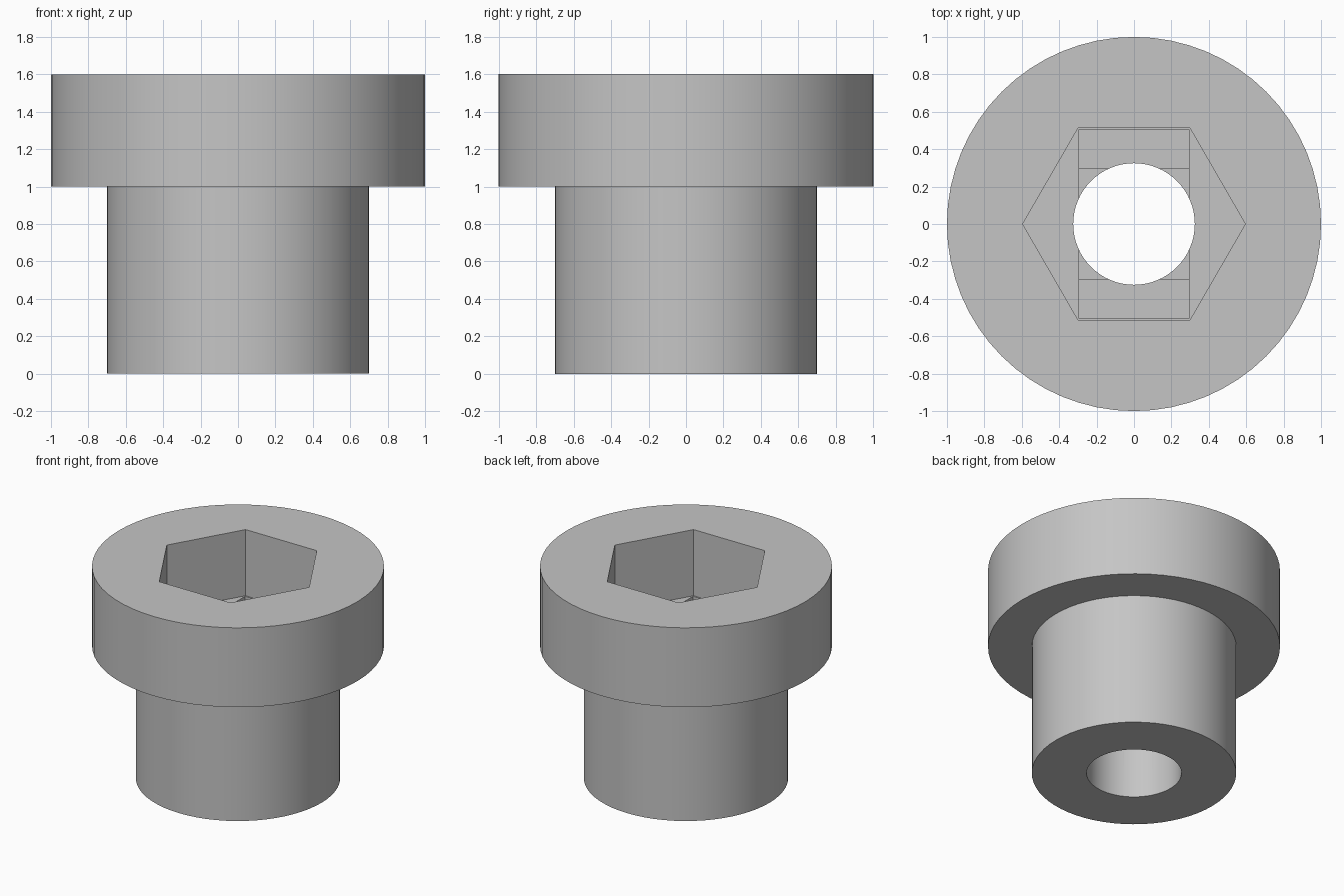
import bpy, bmesh, math
from mathutils import Matrix

SEGMENTS = 64

if "Cube" in bpy.data.objects:
    bpy.data.objects.remove(bpy.data.objects["Cube"], do_unlink=True)

grey = bpy.data.materials.new("plain grey")
grey.use_nodes = True
colour = (0.56, 0.56, 0.56, 1)
grey.diffuse_color = colour
grey.node_tree.nodes["Principled BSDF"].inputs["Base Color"].default_value = colour


def finish(name, bm):
    bmesh.ops.recalc_face_normals(bm, faces=bm.faces)
    mesh = bpy.data.meshes.new(name)
    bm.to_mesh(mesh)
    bm.free()
    mesh.materials.append(grey)
    obj = bpy.data.objects.new(name, mesh)
    bpy.context.collection.objects.link(obj)
    return obj


def lathe(name, profile):
    """Revolve (radius, height) points and cap both ends."""
    bm = bmesh.new()
    rings = [[bm.verts.new((r * math.cos(a), r * math.sin(a), z))
              for a in (math.tau * i / SEGMENTS for i in range(SEGMENTS))]
             for r, z in profile]
    for low, high in zip(rings, rings[1:]):
        for i in range(SEGMENTS):
            j = (i + 1) % SEGMENTS
            bm.faces.new((low[i], low[j], high[j], high[i]))
    bm.faces.new(rings[0])
    bm.faces.new(rings[-1])
    return finish(name, bm)


def prism(name, radius, sides, bottom, top):
    bm = bmesh.new()
    bmesh.ops.create_cone(bm, cap_ends=True, segments=sides, radius1=radius,
                          radius2=radius, depth=top - bottom)
    # Put a corner on the x axis
    first = max(bm.verts, key=lambda v: v.co.y)
    turn = Matrix.Rotation(-math.atan2(first.co.y, first.co.x), 3, 'Z')
    bmesh.ops.rotate(bm, matrix=turn, verts=bm.verts)
    bmesh.ops.translate(bm, vec=(0, 0, (top + bottom) / 2), verts=bm.verts)
    return finish(name, bm)


def box(name, half_x, half_y, bottom, top):
    bm = bmesh.new()
    bmesh.ops.create_cube(bm, size=2)
    bmesh.ops.scale(bm, vec=(half_x, half_y, (top - bottom) / 2), verts=bm.verts)
    bmesh.ops.translate(bm, vec=(0, 0, (top + bottom) / 2), verts=bm.verts)
    return finish(name, bm)


# Wide head on a narrower shank
bushing = lathe("flanged_bushing", [(0.7, 0), (0.7, 1), (1, 1), (1, 1.6)])

# Hexagonal socket, two shallow steps below it, and a through bore
cutters = [
    prism("hex_socket_cutter", 0.595, 6, 1.1, 1.8),
    box("slot_step_cutter", 0.295, 0.505, 1.06, 1.3),
    box("square_step_cutter", 0.295, 0.295, 1.02, 1.25),
    prism("bore_cutter", 0.325, SEGMENTS, -0.2, 1.4),
]
bpy.context.view_layer.objects.active = bushing
for cutter in cutters:
    cut = bushing.modifiers.new(cutter.name, 'BOOLEAN')
    cut.operation = 'DIFFERENCE'
    cut.solver = 'EXACT'
    cut.object = cutter
    bpy.ops.object.modifier_apply(modifier=cut.name)
    bpy.data.objects.remove(cutter, do_unlink=True)

# Smooth round walls with crisp rims
bpy.ops.object.select_all(action='DESELECT')
bushing.select_set(True)
bpy.ops.object.shade_smooth_by_angle(angle=math.radians(30))
